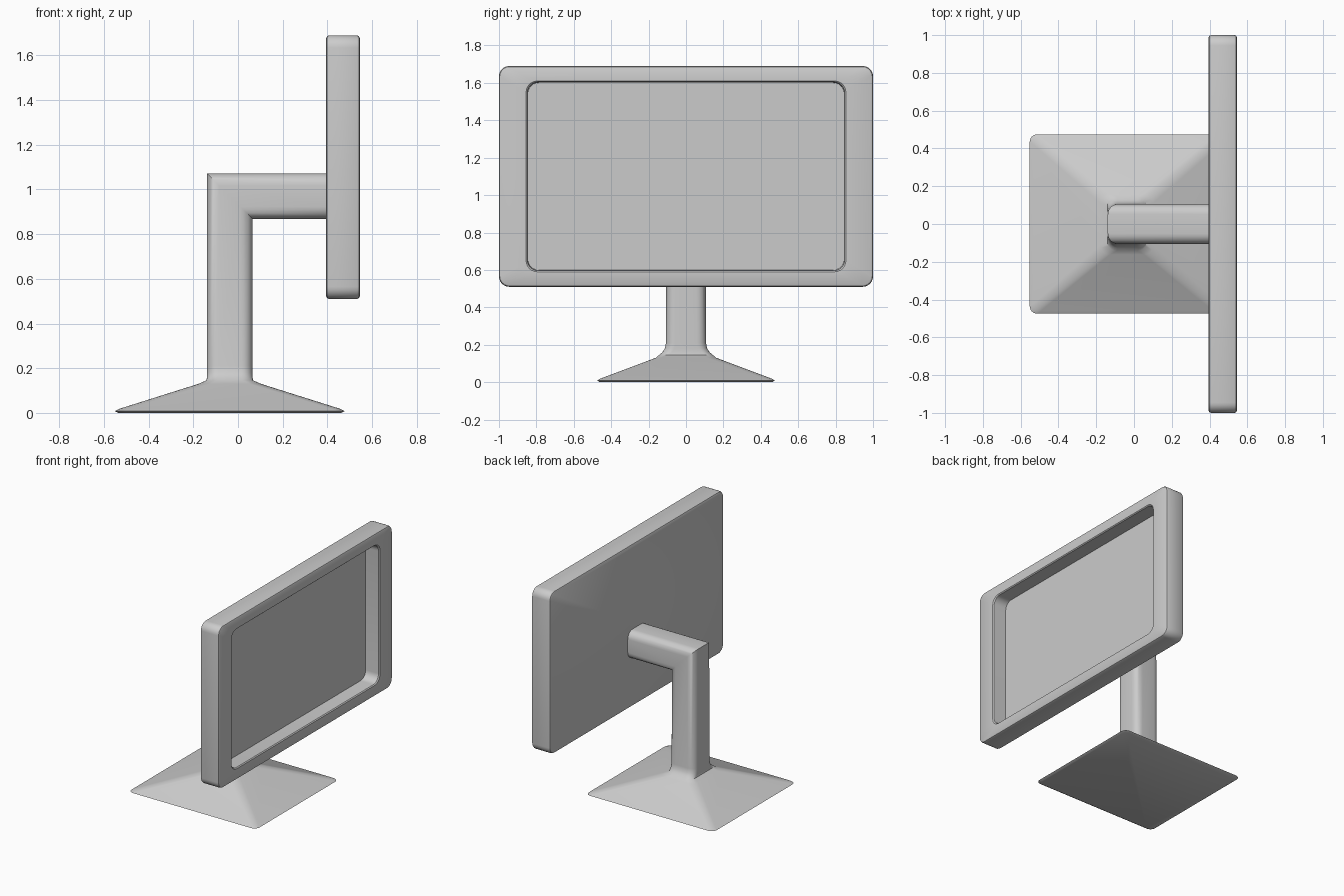
import bpy, bmesh
from math import sin, cos, pi

if "Cube" in bpy.data.objects:
    bpy.data.objects.remove(bpy.data.objects["Cube"])


def rounded_rect(hu, hv, r, seg=6):
    """Outline of a rounded rectangle, counter-clockwise, as (u, v) pairs."""
    pts = []
    for i, (su, sv) in enumerate([(1, 1), (-1, 1), (-1, -1), (1, -1)]):
        for k in range(seg + 1):
            a = (i + k / seg) * pi / 2
            pts.append((su * (hu - r) + r * cos(a), sv * (hv - r) + r * sin(a)))
    return pts


def loft(name, rings):
    """Skin a series of equal-length rings and cap both ends."""
    bm = bmesh.new()
    loops = [[bm.verts.new(p) for p in ring] for ring in rings]
    n = len(loops[0])
    for a, b in zip(loops, loops[1:]):
        for i in range(n):
            j = (i + 1) % n
            bm.faces.new((a[i], a[j], b[j], b[i]))
    bm.faces.new(loops[0][::-1])
    bm.faces.new(loops[-1])
    bmesh.ops.recalc_face_normals(bm, faces=bm.faces)
    mesh = bpy.data.meshes.new(name)
    bm.to_mesh(mesh)
    bm.free()
    obj = bpy.data.objects.new(name, mesh)
    bpy.context.collection.objects.link(obj)
    bpy.ops.object.select_all(action='DESELECT')
    obj.select_set(True)
    bpy.context.view_layer.objects.active = obj
    bpy.ops.object.shade_smooth_by_angle(angle=0.6)
    return obj


# Stand: pyramid foot flaring into a post, mitred into a horizontal arm
CX, ARM_Z = -0.037, 0.97
foot = [  # z, half x, half y, corner radius
    (0.0, 0.500, 0.460, 0.04),
    (0.008, 0.515, 0.475, 0.04),
    (0.018, 0.495, 0.460, 0.04),
    (0.130, 0.140, 0.162, 0.05),
    (0.146, 0.104, 0.143, 0.05),
    (0.160, 0.102, 0.126, 0.05),
    (0.180, 0.102, 0.113, 0.05),
    (0.210, 0.102, 0.107, 0.05),
]
rings = [[(CX + u, v, z) for u, v in rounded_rect(hx, hy, r)] for z, hx, hy, r in foot]
tube = rounded_rect(0.102, 0.106, 0.055)
rings.append([(CX + u, v, ARM_Z - u) for u, v in tube])
rings.append([(0.41, v, ARM_Z - u) for u, v in tube])
loft("stand", rings)

# Screen: rounded slab with a recessed display in its +x side
screen = [  # x, half y, half z, corner radius
    (0.395, 0.988, 0.578, 0.045),
    (0.399, 0.996, 0.586, 0.052),
    (0.408, 1.000, 0.590, 0.055),
    (0.532, 1.000, 0.590, 0.055),
    (0.541, 0.996, 0.586, 0.052),
    (0.545, 0.988, 0.578, 0.045),
    (0.545, 0.855, 0.510, 0.060),
    (0.538, 0.848, 0.504, 0.058),
    (0.437, 0.845, 0.501, 0.058),
]
loft("screen", [[(x, u, 1.10 + v) for u, v in rounded_rect(hy, hz, r)] for x, hy, hz, r in screen])
